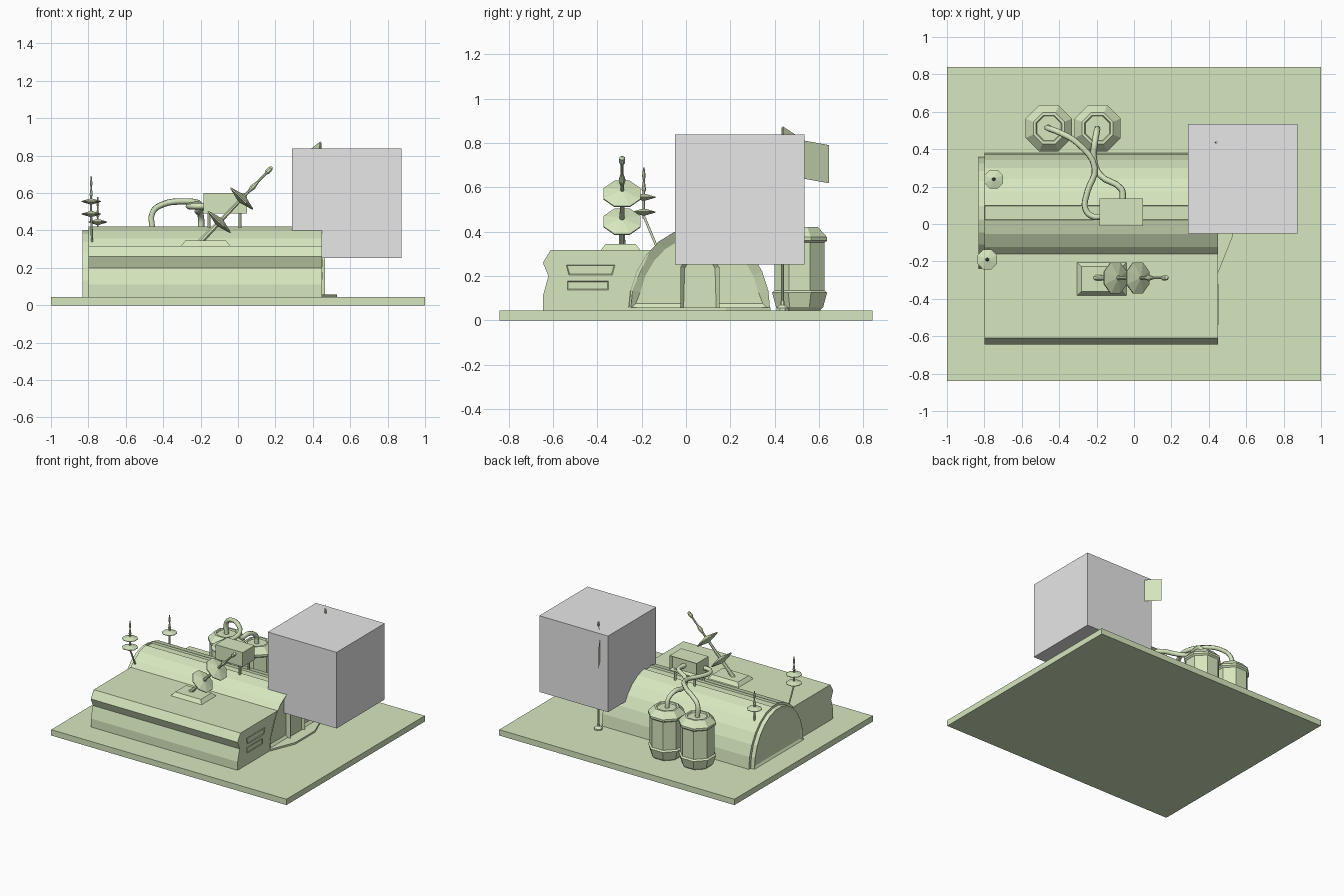
import bpy, bmesh
from math import sin, cos, pi
from mathutils import Vector

cube = bpy.data.objects.get("Cube")
if cube:
    bpy.data.objects.remove(cube, do_unlink=True)


def make_material(name, rgb):
    mat = bpy.data.materials.new(name)
    mat.use_nodes = True
    mat.diffuse_color = (*rgb, 1)
    mat.node_tree.nodes["Principled BSDF"].inputs["Base Color"].default_value = (*rgb, 1)
    return mat


GREEN = make_material("pale green", (0.68, 0.8, 0.52))
GREY = make_material("light grey", (0.8, 0.8, 0.8))


def finish(name, bm, mat=GREEN, solid=True):
    if solid:
        bmesh.ops.recalc_face_normals(bm, faces=bm.faces)
    mesh = bpy.data.meshes.new(name)
    bm.to_mesh(mesh)
    bm.free()
    mesh.materials.append(mat)
    obj = bpy.data.objects.new(name, mesh)
    bpy.context.collection.objects.link(obj)
    return obj


def loft(bm, rings):
    """Skin closed rings of points and cap both ends."""
    loops = [[bm.verts.new(p) for p in ring] for ring in rings]
    n = len(loops[0])
    for a, b in zip(loops, loops[1:]):
        for i in range(n):
            j = (i + 1) % n
            bm.faces.new((a[i], a[j], b[j], b[i]))
    bm.faces.new(loops[0])
    bm.faces.new(loops[-1])
    bmesh.ops.recalc_face_normals(bm, faces=bm.faces)


def prism(profile, x0, x1):
    """Extrude a y-z profile along x."""
    bm = bmesh.new()
    loft(bm, [[(x, y, z) for y, z in profile] for x in (x0, x1)])
    return bm


def box(name, lo, hi, mat=GREEN, taper=0.0):
    bm = bmesh.new()
    rings = []
    for z, t in ((lo[2], 0), (hi[2], taper)):
        rings.append([(lo[0] + t, lo[1] + t, z), (hi[0] - t, lo[1] + t, z),
                      (hi[0] - t, hi[1] - t, z), (lo[0] + t, hi[1] - t, z)])
    loft(bm, rings)
    return finish(name, bm, mat)


def lathe(name, profile, loc, sides=8, axis=(0, 0, 1)):
    """Turn (radius, height) pairs around an axis."""
    bm = bmesh.new()
    loft(bm, [[(r * cos((i + 0.5) * 2 * pi / sides), r * sin((i + 0.5) * 2 * pi / sides), h)
               for i in range(sides)] for r, h in profile])
    obj = finish(name, bm)
    obj.rotation_euler = Vector(axis).to_track_quat('Z', 'Y').to_euler()
    obj.location = loc
    return obj


def pipe(name, points, radius):
    curve = bpy.data.curves.new(name, 'CURVE')
    curve.dimensions = '3D'
    curve.bevel_depth = radius
    curve.bevel_resolution = 1
    curve.resolution_u = 4
    curve.use_fill_caps = True
    spline = curve.splines.new('BEZIER')
    spline.bezier_points.add(len(points) - 1)
    for bp, p in zip(spline.bezier_points, points):
        bp.co = p
        bp.handle_left_type = bp.handle_right_type = 'AUTO'
    curve.materials.append(GREEN)
    obj = bpy.data.objects.new(name, curve)
    bpy.context.collection.objects.link(obj)


def arch(ry, rz, segments=13):
    return [(0.06 + ry * cos(pi * i / segments), 0.045 + rz * sin(pi * i / segments))
            for i in range(segments + 1)]


def inset(bm, face, thickness, shift):
    bmesh.ops.inset_region(bm, faces=[face], thickness=thickness)
    bmesh.ops.translate(bm, verts=face.verts, vec=shift)


# Ground slab
box("ground_slab", (-1, -0.84, 0), (1, 0.84, 0.045))

# Vaulted hall with a sunken roof channel and a recessed end wall
bm = prism(arch(0.32, 0.378), -0.8, 0.45)
bm.faces.ensure_lookup_table()
top = max(bm.faces, key=lambda f: f.calc_center_median().z)
end = max(bm.faces, key=lambda f: f.calc_center_median().x)
inset(bm, top, 0.004, (0, 0, -0.015))
inset(bm, end, 0.045, (-0.025, 0, 0))
finish("hall", bm)

# Raised rear cap of the hall
bm = prism(arch(0.297, 0.36), -0.832, -0.79)
back = min(bm.faces, key=lambda f: f.calc_center_median().x)
inset(bm, back, 0.025, (0.01, 0, 0))
finish("hall_rear_cap", bm)

# Doorway: frame with sunken panel
bm = prism([(-0.025, 0.045), (0.15, 0.045), (0.15, 0.24), (0.13, 0.27),
            (-0.005, 0.27), (-0.025, 0.24)], 0.4, 0.465)
front = max(bm.faces, key=lambda f: f.calc_center_median().x)
inset(bm, front, 0.02, (-0.02, 0, 0))
finish("doorway", bm)

# Low apron in front of the door
bm = bmesh.new()
outline = [(0.44, -0.26), (0.45, -0.26), (0.53, -0.06), (0.53, 0.18), (0.45, 0.38), (0.44, 0.38)]
loft(bm, [[(x, y, z) for x, y in outline] for z in (0.04, 0.058)])
finish("apron", bm)

# Side block with a pinched front wall
block = [(-0.645, 0.045), (-0.645, 0.11), (-0.62, 0.2), (-0.645, 0.26), (-0.61, 0.318),
         (-0.16, 0.318), (-0.24, 0.14), (-0.25, 0.045)]
finish("side_block", prism(block, -0.8, 0.448))

# Framed vents on the block end
for name, a, b, z0, z1, slant in (("upper_vent", -0.54, -0.32, 0.205, 0.25, 0.012),
                                  ("lower_vent", -0.535, -0.35, 0.138, 0.178, 0)):
    bm = prism([(a + slant, z0), (b - slant, z0), (b, z1), (a, z1)], 0.44, 0.453)
    face = max(bm.faces, key=lambda f: f.calc_center_median().x)
    inset(bm, face, 0.006, (-0.004, 0, 0))
    finish(name, bm)

# Storage tanks
TANK = [(0.1, 0.045), (0.115, 0.06), (0.134, 0.125), (0.122, 0.135), (0.122, 0.35),
        (0.134, 0.36), (0.134, 0.375), (0.09, 0.42), (0.075, 0.42), (0.07, 0.41)]
for side, x in (("right", -0.455), ("left", -0.195)):
    lathe("tank_" + side, TANK, (x, 0.512, 0))

# Roof machine box on legs, with a sunken back panel
box("machine_box", (-0.185, -0.01, 0.49), (0.047, 0.135, 0.6))
machine = bpy.data.objects["machine_box"]
bm = bmesh.new()
bm.from_mesh(machine.data)
inset(bm, max(bm.faces, key=lambda f: f.calc_center_median().y), 0.015, (0, -0.025, 0))
bm.to_mesh(machine.data)
bm.free()
for x in (-0.155, 0.01):
    for y in (0.01, 0.115):
        lathe("machine_leg", [(0.009, 0.39), (0.009, 0.5)], (x, y, 0), 6)

# Pipes from the tanks to the machine box
pipe("pipe_right", [(-0.458, 0.515, 0.4), (-0.455, 0.51, 0.5), (-0.4, 0.49, 0.54),
                    (-0.3, 0.43, 0.555), (-0.21, 0.3, 0.545), (-0.25, 0.17, 0.535),
                    (-0.26, 0.08, 0.53), (-0.22, 0.04, 0.53), (-0.17, 0.04, 0.53)], 0.017)
pipe("pipe_left", [(-0.197, 0.51, 0.4), (-0.198, 0.5, 0.47), (-0.21, 0.43, 0.51),
                   (-0.215, 0.35, 0.5), (-0.18, 0.26, 0.53), (-0.07, 0.19, 0.545),
                   (-0.06, 0.16, 0.545), (-0.065, 0.1, 0.545)], 0.017)

# Dish mast leaning toward the left, on a tapered plinth
box("dish_plinth", (-0.31, -0.39, 0.31), (-0.035, -0.2, 0.345), taper=0.028)
lathe("dish_mast", [(0.016, 0), (0.014, 0.1), (0.01, 0.27), (0.008, 0.38), (0.016, 0.41),
                    (0.007, 0.45), (0.007, 0.51), (0.015, 0.525), (0.013, 0.55), (0.004, 0.56)],
      (-0.205, -0.288, 0.335), 8, (0.69, 0, 0.72))
DISH = [(0.012, -0.022), (0.09, -0.003), (0.09, 0.003), (0.012, 0.022)]
for name, loc in (("lower_dish", (-0.1, -0.288, 0.445)), ("upper_dish", (0.02, -0.288, 0.57))):
    lathe(name, DISH, loc, 8, (0.69, 0, 0.72))


# Antennas at the rear of the hall
def antenna(name, x, y, foot, top, discs):
    lathe(name + "_rod", [(0.006, foot), (0.006, top - 0.11), (0.01, top - 0.1), (0.004, top - 0.06),
                          (0.008, top - 0.04), (0.003, top)], (x, y, 0), 6)
    for z, r in discs:
        lathe(name + "_disc", [(0.008, -0.015), (r, -0.002), (r, 0.002), (0.008, 0.015)], (x, y, z))


antenna("front_antenna", -0.785, -0.19, 0.46, 0.69, ((0.555, 0.057), (0.488, 0.057)))
pipe("front_antenna_strut", [(-0.785, -0.19, 0.47), (-0.78, -0.135, 0.34)], 0.006)
antenna("back_antenna", -0.75, 0.24, 0.34, 0.58, ((0.445, 0.054),))

# Flagpole and waving flag
lathe("flagpole", [(0.03, 0.045), (0.03, 0.055), (0.012, 0.07), (0.008, 0.09), (0.006, 0.87)],
      (0.44, 0.435, 0), 8)
bm = bmesh.new()
rows = [[bm.verts.new((x, y, z - drop)) for x, y, z in
         ((0.44, 0.435, 0.875), (0.355, 0.535, 0.81), (0.292, 0.645, 0.79))] for drop in (0, 0.172)]
for i in range(2):
    bm.faces.new((rows[0][i], rows[1][i], rows[1][i + 1], rows[0][i + 1]))
finish("flag", bm, solid=False)

# Large plain cube
box("grey_cube", (0.288, -0.05, 0.253), (0.873, 0.535, 0.838), GREY)
